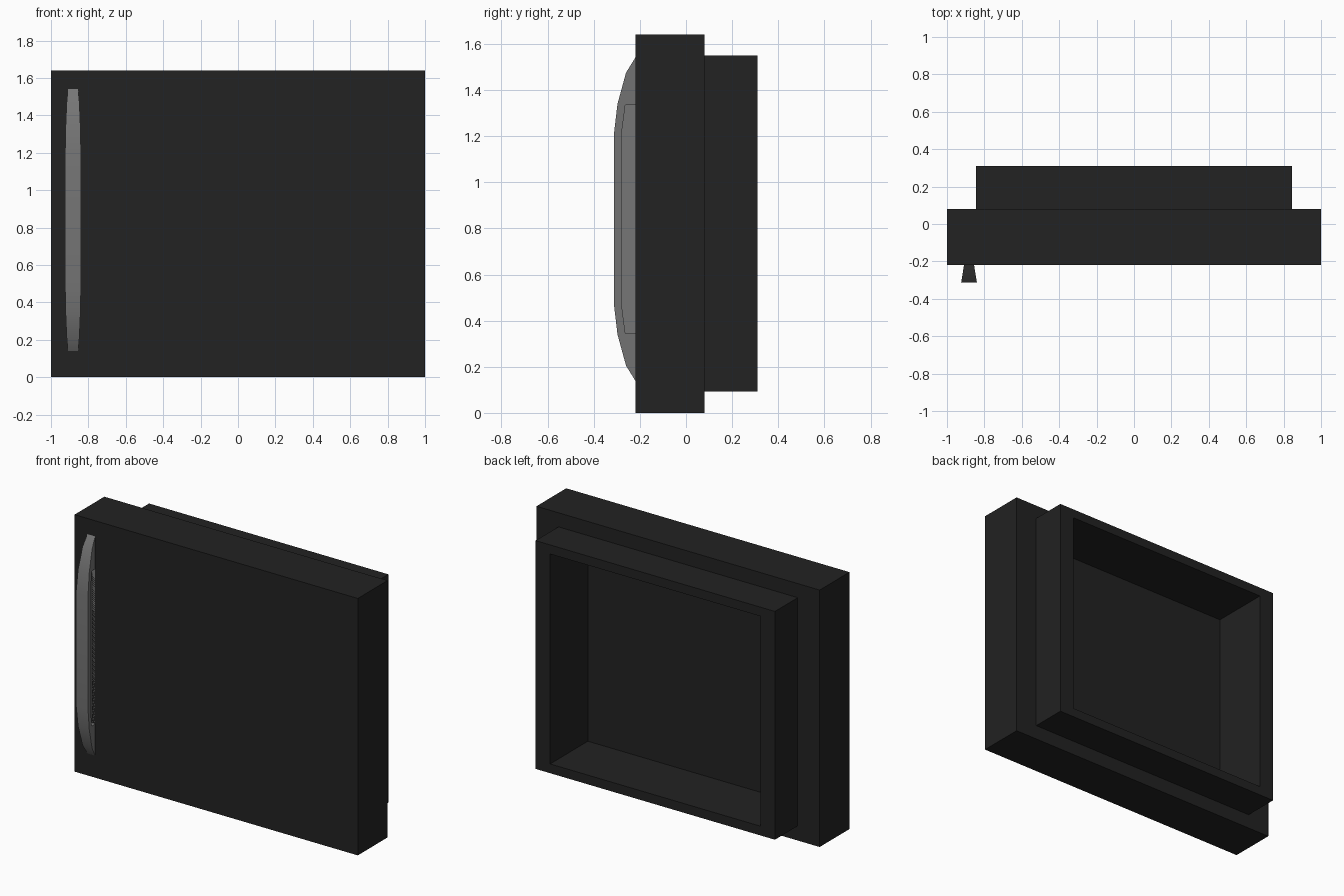
import bpy, bmesh
from mathutils import Vector

if "Cube" in bpy.data.objects:
    bpy.data.objects.remove(bpy.data.objects["Cube"])


def material(name, v):
    m = bpy.data.materials.new(name)
    m.diffuse_color = (v, v, v, 1)
    m.use_nodes = True
    m.node_tree.nodes["Principled BSDF"].inputs["Base Color"].default_value = m.diffuse_color
    return m


black = material("matte black", 0.016)
grey = material("handle grey", 0.18)


def make_object(name, bm, mat):
    bmesh.ops.recalc_face_normals(bm, faces=bm.faces)
    me = bpy.data.meshes.new(name)
    bm.to_mesh(me)
    bm.free()
    me.materials.append(mat)
    ob = bpy.data.objects.new(name, me)
    bpy.context.collection.objects.link(ob)
    return ob


def box(name, lo, hi, mat):
    bm = bmesh.new()
    bmesh.ops.create_cube(bm, size=1)
    lo, hi = Vector(lo), Vector(hi)
    for v in bm.verts:
        v.co = (lo + hi) / 2 + v.co * (hi - lo)
    return make_object(name, bm, mat)


def cut(target, cutter):
    cutter.hide_render = True
    cutter.hide_set(True)
    mod = target.modifiers.new("cut", 'BOOLEAN')
    mod.operation = 'DIFFERENCE'
    mod.solver = 'EXACT'
    mod.object = cutter


# Door slab and raised inner liner, with one pocket sunk through both
slab = box("door_slab", (-1, -0.22, 0), (1, 0.08, 1.64), black)
liner = box("inner_liner", (-0.845, 0.08, 0.093), (0.845, 0.31, 1.55), black)
pocket = box("pocket_cutter", (-0.742, -0.07, 0.152), (0.742, 0.5, 1.492), black)
cut(slab, pocket)
cut(liner, pocket)

# Handle: bowed side profile, wider toward the front
MID_Z, MID_X = 0.84, -0.882
lower = [(-0.22, 0.70), (-0.26, 0.635), (-0.297, 0.50), (-0.313, 0.365)]
profile = [(y, -z) for y, z in lower] + [(y, z) for y, z in reversed(lower)]
# Finger recess on the side facing the door centre
grip_low = [(-0.22, 0.495), (-0.263, 0.495), (-0.28, 0.365)]
grip = [(y, -z) for y, z in grip_low] + [(y, z) for y, z in reversed(grip_low)]


def half_width(y):
    return 0.027 + 0.015 * (-0.22 - y) / 0.093


def add_ring(bm, pts, x_of):
    return [bm.verts.new((x_of(y), y, MID_Z + z)) for y, z in pts]


def bridge(bm, a, b, closed=True):
    n = len(a)
    for i in range(n if closed else n - 1):
        j = (i + 1) % n
        bm.faces.new((a[i], a[j], b[j], b[i]))


bm = bmesh.new()
left = add_ring(bm, profile, lambda y: MID_X - half_width(y))
right = add_ring(bm, profile, lambda y: MID_X + half_width(y))
rim = add_ring(bm, grip, lambda y: MID_X + half_width(y))
floor = add_ring(bm, grip, lambda y: MID_X + 0.004)
bm.faces.new(left)
bm.faces.new(right + rim[::-1])
bridge(bm, left, right)
bridge(bm, rim, floor, closed=False)
bm.faces.new(floor)
handle = make_object("door_handle", bm, grey)
bpy.context.view_layer.objects.active = handle
handle.select_set(True)
bpy.ops.object.shade_smooth_by_angle(angle=0.6)
